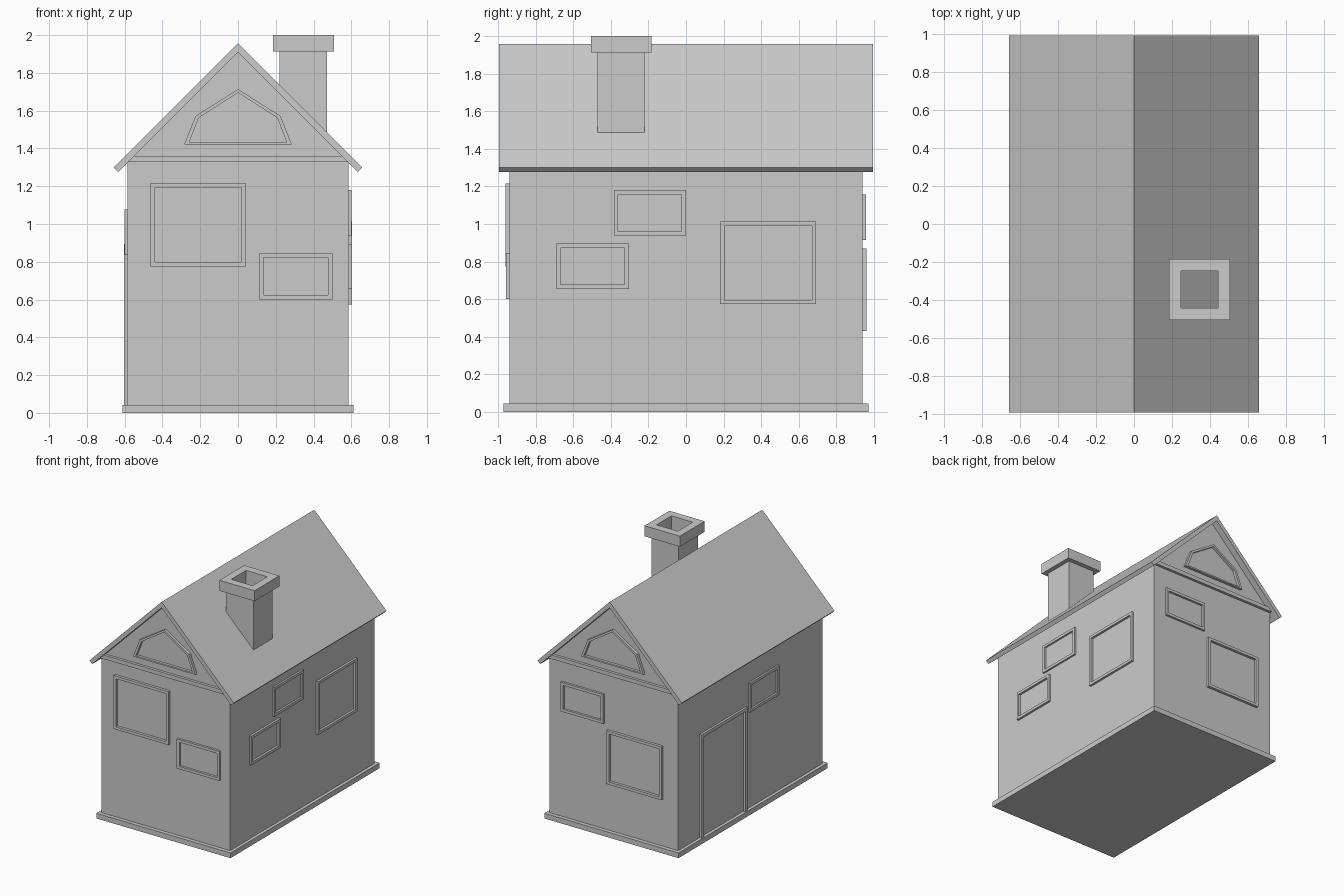
import bpy, bmesh

if "Cube" in bpy.data.objects:
    bpy.data.objects.remove(bpy.data.objects["Cube"])

WX, WY = 0.586, 0.94      # half width and half length of the walls
BASE, RIDGE = 0.043, 1.958


def finish(name, bm):
    bmesh.ops.recalc_face_normals(bm, faces=bm.faces)
    mesh = bpy.data.meshes.new(name)
    bm.to_mesh(mesh)
    bm.free()
    obj = bpy.data.objects.new(name, mesh)
    bpy.context.collection.objects.link(obj)
    return obj


def prism(name, pts, place, d0, d1):
    """Extrude a closed 2D profile from depth d0 to d1."""
    bm = bmesh.new()
    a, b = [[bm.verts.new(place(u, v, d)) for u, v in pts] for d in (d0, d1)]
    bm.faces.new(a)
    bm.faces.new(b)
    n = len(pts)
    for i in range(n):
        j = (i + 1) % n
        bm.faces.new((a[i], a[j], b[j], b[i]))
    return finish(name, bm)


def ring(name, outer, inner, place, d0, d1):
    """Extruded frame between two matching 2D loops."""
    bm = bmesh.new()
    loops = [[bm.verts.new(place(u, v, d)) for u, v in pts]
             for pts, d in ((outer, d0), (outer, d1), (inner, d1), (inner, d0))]
    n = len(outer)
    for k in range(4):
        p, q = loops[k], loops[(k + 1) % 4]
        for i in range(n):
            j = (i + 1) % n
            bm.faces.new((p[i], p[j], q[j], q[i]))
    return finish(name, bm)


def rect(u0, u1, v0, v1, inset=0.0):
    return [(u0 + inset, v0 + inset), (u1 - inset, v0 + inset),
            (u1 - inset, v1 - inset), (u0 + inset, v1 - inset)]


# Placement of 2D profiles on each wall, depth measured outwards
def along_y(x, z, y): return (x, y, z)
def front(x, z, d): return (x, -WY - d, z)
def back(x, z, d): return (x, WY + d, z)
def right(y, z, d): return (WX + d, y, z)
def left(y, z, d): return (-WX - d, y, z)
def upright(x, y, z): return (x, y, z)


# Base slab and walls with gables
prism("base_slab", rect(-0.612, 0.612, -0.972, 0.972), upright, 0, BASE)
prism("walls", [(-WX, BASE), (WX, BASE), (WX, 1.327), (0, 1.913), (-WX, 1.327)],
      along_y, -WY, WY)

# Roof: folded sheet with square-cut eaves
prism("roof", [(0, RIDGE), (0.658, 1.30), (0.634, 1.276), (0, 1.91),
               (-0.634, 1.276), (-0.658, 1.30)], along_y, -0.995, 0.995)

# Gable beams and gable window frames at both ends
for side, place in (("front", front), ("back", back)):
    prism(side + "_gable_beam", [(-WX, 1.327), (WX, 1.327), (0.553, 1.36), (-0.553, 1.36)],
          place, -0.01, 0.022)
    outer = [(-0.285, 1.42), (0.285, 1.42), (0.225, 1.572), (0, 1.714), (-0.225, 1.572)]
    inner = [(-0.258, 1.432), (0.258, 1.432), (0.208, 1.562), (0, 1.695), (-0.208, 1.562)]
    ring(side + "_gable_window_frame", outer, inner, place, -0.01, 0.022)

# Window frames: wall, horizontal range, vertical range, projection
windows = [
    ("front_large", front, -0.462, 0.04, 0.775, 1.216, 0.022),
    ("front_small", front, 0.112, 0.50, 0.601, 0.845, 0.018),
    ("back_large", back, -0.448, 0.054, 0.43, 0.87, 0.022),
    ("back_small", back, 0.085, 0.473, 0.915, 1.157, 0.018),
    ("right_upper", right, -0.384, 0.0, 0.938, 1.18, 0.015),
    ("right_lower", right, -0.69, -0.304, 0.655, 0.895, 0.018),
    ("right_large", right, 0.181, 0.693, 0.573, 1.012, 0.018),
    ("left_small", left, -0.36, 0.025, 0.836, 1.078, 0.015),
]
for name, place, u0, u1, v0, v1, d in windows:
    ring(name + "_window_frame", rect(u0, u1, v0, v1), rect(u0, u1, v0, v1, 0.023),
         place, -0.01, d)

# Door frame on the left wall, open at the bottom
prism("door_frame", [(0.06, BASE), (0.06, 0.895), (0.66, 0.895), (0.66, BASE),
                     (0.63, BASE), (0.63, 0.867), (0.09, 0.867), (0.09, BASE)],
      left, -0.01, 0.018)

# Hollow chimney standing on the slope, with a wider cap
C = 0.346


def square(h): return rect(C - h, C + h, -C - h, -C + h)
def shaft(x, y, d): return (x, y, d if d else RIDGE - 0.01 - x)


ring("chimney_shaft", square(0.125), square(0.097), shaft, 0, 1.915)
ring("chimney_cap", square(0.161), square(0.097), upright, 1.913, 2.0)
